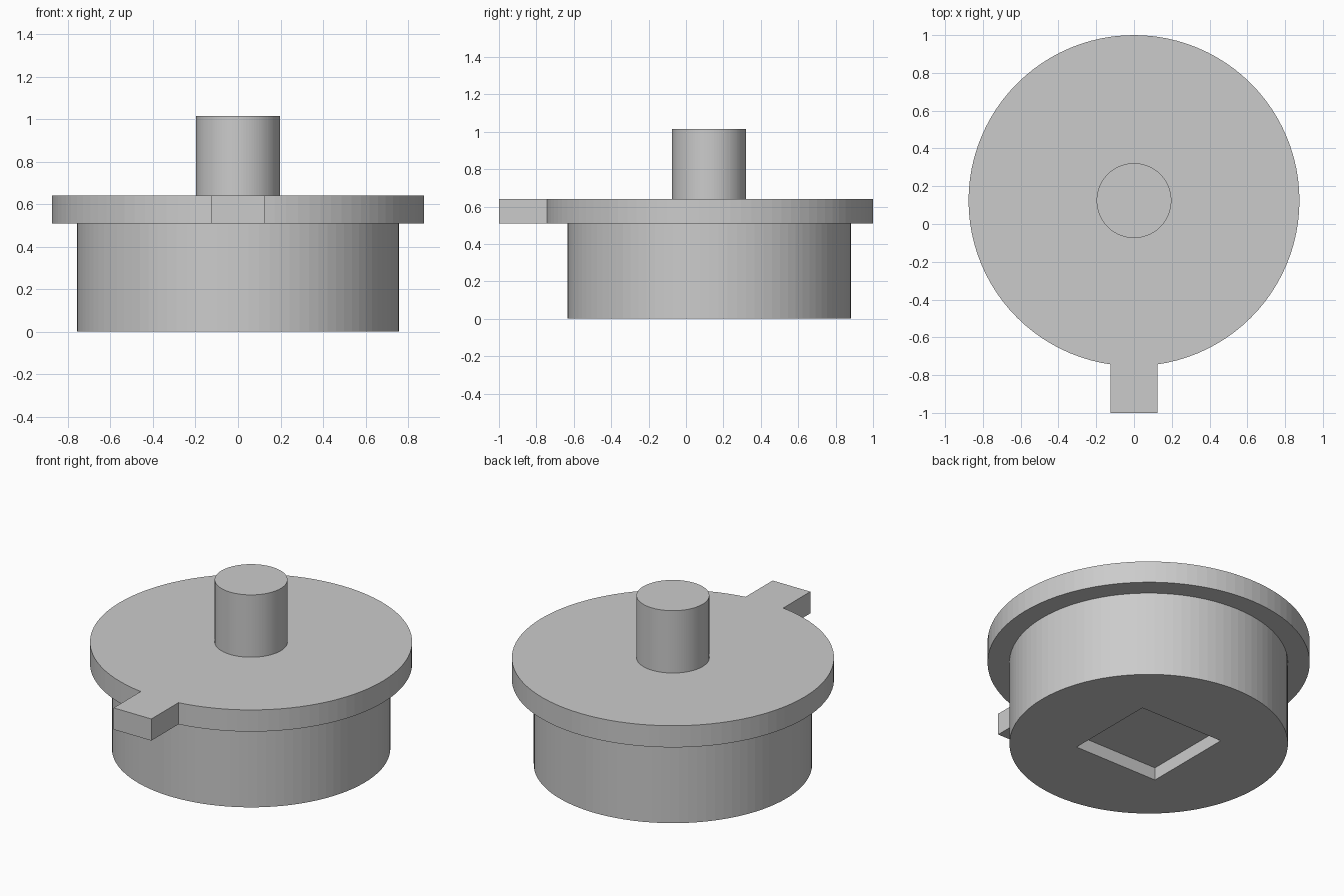
import bpy
import bmesh
from mathutils import Matrix

cube = bpy.data.objects.get("Cube")
if cube:
    bpy.data.objects.remove(cube, do_unlink=True)

CENTRE_Y = 0.124
SIDES = 96

grey = bpy.data.materials.new("plain grey")
grey.use_nodes = True
grey.diffuse_color = (0.6, 0.6, 0.6, 1)
grey.node_tree.nodes["Principled BSDF"].inputs["Base Color"].default_value = grey.diffuse_color


def make_object(name, bm):
    mesh = bpy.data.meshes.new(name)
    bm.to_mesh(mesh)
    bm.free()
    mesh.materials.append(grey)
    obj = bpy.data.objects.new(name, mesh)
    bpy.context.collection.objects.link(obj)
    return obj


def disc(name, radius, bottom, top):
    bm = bmesh.new()
    place = Matrix.Translation((0, CENTRE_Y, (bottom + top) / 2))
    bmesh.ops.create_cone(bm, cap_ends=True, segments=SIDES, radius1=radius,
                          radius2=radius, depth=top - bottom, matrix=place)
    return make_object(name, bm)


def block(name, low, high):
    bm = bmesh.new()
    size = [b - a for a, b in zip(low, high)]
    middle = [(a + b) / 2 for a, b in zip(low, high)]
    place = Matrix.Translation(middle) @ Matrix.Diagonal((*size, 1))
    bmesh.ops.create_cube(bm, size=1, matrix=place)
    return make_object(name, bm)


def combine(target, tool, operation):
    mod = target.modifiers.new("combine", 'BOOLEAN')
    mod.object = tool
    mod.operation = operation
    mod.solver = 'EXACT'
    bpy.context.view_layer.objects.active = target
    bpy.ops.object.modifier_apply(modifier=mod.name)
    bpy.data.objects.remove(tool, do_unlink=True)


# Flange with its front locating tab
flange = disc("flange", 0.876, 0.51, 0.64)
tab = block("tab", (-0.125, -1, 0.51), (0.125, -0.5, 0.64))
combine(flange, tab, 'UNION')

# Lower drum with a square recess underneath
drum = disc("drum", 0.757, 0, 0.51)
half = 0.278
recess = block("recess_cutter", (-half, CENTRE_Y - half, -0.1),
               (half, CENTRE_Y + half, 0.076))
combine(drum, recess, 'DIFFERENCE')

# Central post; all parts are welded into one solid
post = disc("post", 0.198, 0.6, 1.014)
combine(flange, post, 'UNION')
combine(flange, drum, 'UNION')
flange.name = "flanged_plug"
